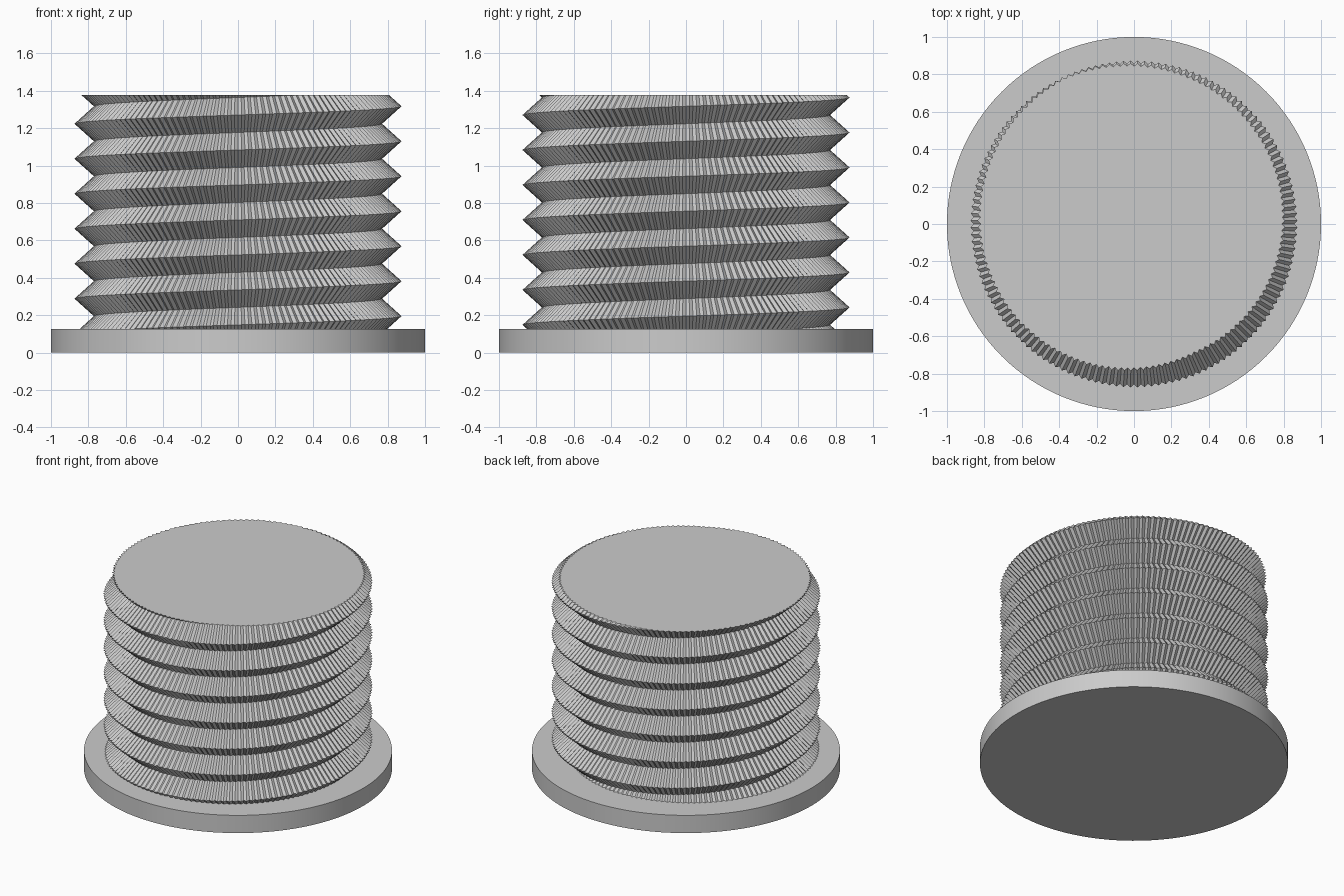
import bpy, bmesh, math

if "Cube" in bpy.data.objects:
    bpy.data.objects.remove(bpy.data.objects["Cube"])

FLANGE_H, TOP = 0.127, 1.377
PITCH, CREST_Z = 0.187, 1.317      # crest height at angle zero
R_CREST, R_ROOT = 0.866, 0.762
TEETH, RIPPLE = 144, 0.008

grey = bpy.data.materials.new("light grey")
grey.use_nodes = True
colour = (0.6, 0.6, 0.6, 1)
grey.diffuse_color = colour
grey.node_tree.nodes["Principled BSDF"].inputs["Base Color"].default_value = colour

# Round base flange
bpy.ops.mesh.primitive_cylinder_add(vertices=128, radius=1, depth=FLANGE_H,
                                    location=(0, 0, FLANGE_H / 2))
flange = bpy.context.object
flange.name = "base_flange"
flange.data.materials.append(grey)
bpy.ops.object.shade_smooth_by_angle(angle=math.radians(30))


def thread_radius(turn, z):
    """V-shaped thread profile along a right-handed helix."""
    phase = ((z - CREST_Z) / PITCH - turn) % 1
    away = 2 * min(phase, 1 - phase)
    return R_CREST + (R_ROOT - R_CREST) * away


# Threaded plug with a finely serrated flank
bm = bmesh.new()
columns = 2 * TEETH
low = FLANGE_H - 0.01
bottom_centre = bm.verts.new((0, 0, low))
top_centre = bm.verts.new((0, 0, TOP))
grid = []
for k in range(columns):
    turn = k / columns
    angle = math.tau * turn
    ripple = RIPPLE if k % 2 else -RIPPLE
    # alternate crests and roots, starting one turn below the flange top
    heights = [CREST_Z + PITCH * (turn + j / 2) for j in range(-16, 3)]
    heights = [low] + [min(max(z, low), TOP) for z in heights] + [TOP]
    column = []
    for z in heights:
        r = thread_radius(turn, z) + ripple
        column.append(bm.verts.new((r * math.cos(angle), r * math.sin(angle), z)))
    grid.append(column)

for k, a in enumerate(grid):
    # the helix climbs one pitch per turn, so the seam joins two rows apart
    seam = k == columns - 1
    b = list(grid[(k + 1) % columns])
    if seam:
        b = [b[0]] + b[3:-1] + [b[-1]] * 3
    for j in range(len(a) - 1):
        corners = []
        for v in (a[j], b[j], b[j + 1], a[j + 1]):
            if not any((v.co - c.co).length < 1e-6 for c in corners):
                corners.append(v)
        if len(corners) > 2:
            bm.faces.new(corners)
    bm.faces.new((bottom_centre, b[0], a[0]))
    bm.faces.new((top_centre, a[-1], b[-1]))

bmesh.ops.remove_doubles(bm, verts=bm.verts, dist=1e-5)
bmesh.ops.recalc_face_normals(bm, faces=bm.faces)
mesh = bpy.data.meshes.new("threaded_plug")
bm.to_mesh(mesh)
bm.free()
mesh.materials.append(grey)
plug = bpy.data.objects.new("threaded_plug", mesh)
bpy.context.collection.objects.link(plug)
